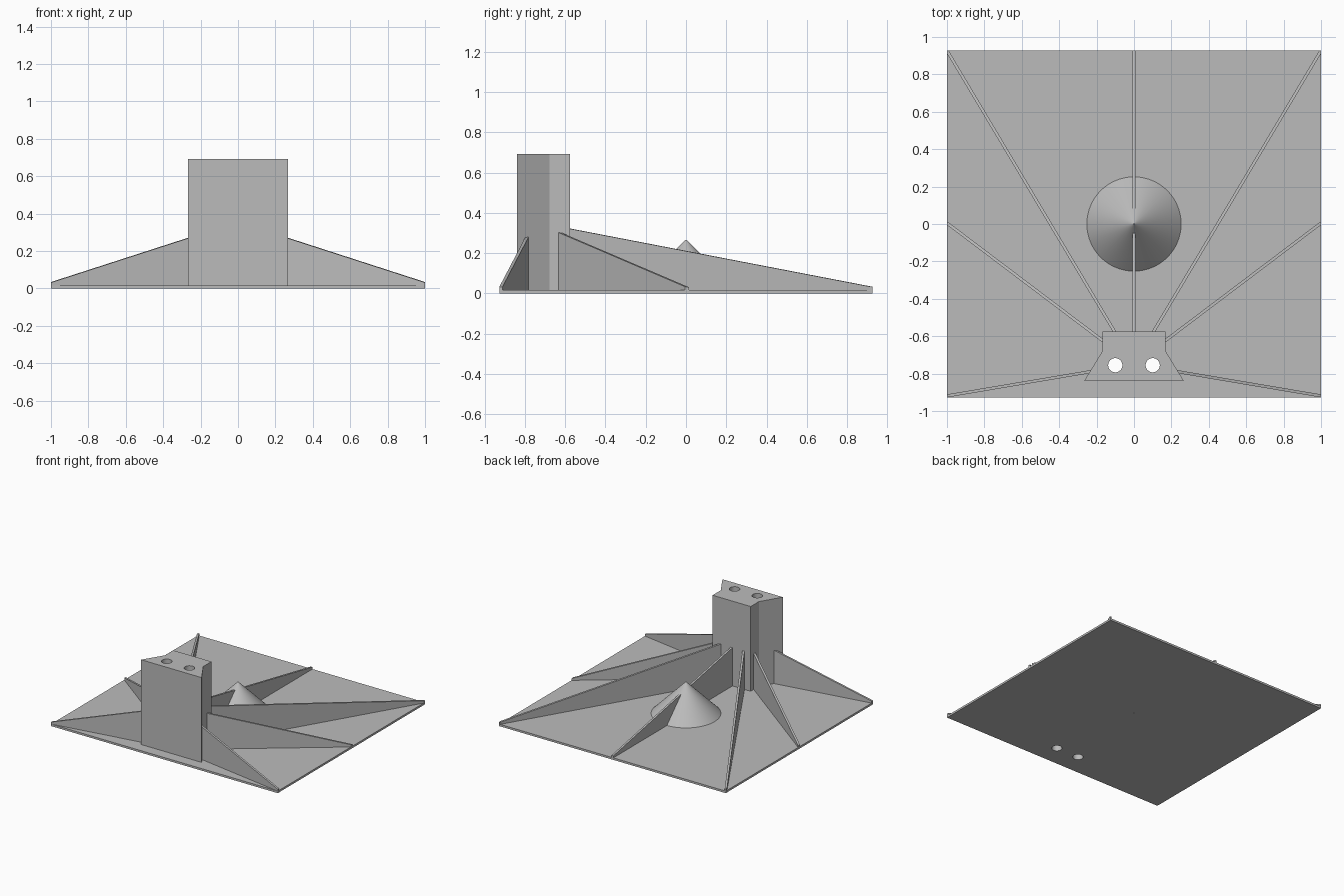
import bpy, bmesh, math
from mathutils import Vector

if "Cube" in bpy.data.objects:
    bpy.data.objects.remove(bpy.data.objects["Cube"])

W, D, T = 1.0, 0.927, 0.016        # half width, half depth, plate thickness
HUB = Vector((0, -0.75))           # point all ribs radiate from
HUB_Z, TIP_Z = 0.355, 0.032        # rib heights at hub and at plate edge
RIB = 0.016                        # rib thickness

grey = bpy.data.materials.new("plain grey")
grey.diffuse_color = (0.5, 0.5, 0.5, 1)
grey.use_nodes = True
grey.node_tree.nodes["Principled BSDF"].inputs["Base Color"].default_value = grey.diffuse_color


def finish(name, bm):
    bmesh.ops.recalc_face_normals(bm, faces=bm.faces)
    me = bpy.data.meshes.new(name)
    bm.to_mesh(me)
    bm.free()
    ob = bpy.data.objects.new(name, me)
    bpy.context.collection.objects.link(ob)
    me.materials.append(grey)
    return ob


def prism(name, points, z0, z1):
    bm = bmesh.new()
    face = bm.faces.new([bm.verts.new((x, y, z0)) for x, y in points])
    ext = bmesh.ops.extrude_face_region(bm, geom=[face])
    verts = [v for v in ext["geom"] if isinstance(v, bmesh.types.BMVert)]
    bmesh.ops.translate(bm, verts=verts, vec=(0, 0, z1 - z0))
    return finish(name, bm)


def activate(ob):
    bpy.ops.object.select_all(action='DESELECT')
    ob.select_set(True)
    bpy.context.view_layer.objects.active = ob


def drill(ob, x, y, r, segs=48):
    circle = [(x + r * math.cos(i * math.tau / segs), y + r * math.sin(i * math.tau / segs))
              for i in range(segs)]
    cutter = prism("drill_cutter", circle, -0.5, 1.5)
    cutter.hide_render = True
    mod = ob.modifiers.new("hole", 'BOOLEAN')
    mod.operation, mod.solver, mod.object = 'DIFFERENCE', 'EXACT', cutter
    activate(ob)
    bpy.ops.object.modifier_apply(modifier=mod.name)
    bpy.data.objects.remove(cutter)


def rib(name, tip, start):
    # sloping web from the post to the plate edge, trimmed to the plate outline
    tip = Vector(tip)
    run = tip - HUB
    side = Vector((-run.y, run.x)).normalized() * RIB / 2
    bm = bmesh.new()
    rings = []
    for s in (-1, 1):
        ring = []
        for t, top in ((start, 0), (1.03, 0), (1.03, 1), (start, 1)):
            p = HUB + run * t + side * s
            z = HUB_Z + (TIP_Z - HUB_Z) * min(t, 1.03) if top else T
            ring.append(bm.verts.new((p.x, p.y, z)))
        rings.append(ring)
        bm.faces.new(ring)
    for i in range(4):
        j = (i + 1) % 4
        bm.faces.new((rings[0][i], rings[0][j], rings[1][j], rings[1][i]))
    for no, lim in (((1, 0, 0), W), ((-1, 0, 0), W), ((0, 1, 0), D), ((0, -1, 0), D)):
        n = Vector(no)
        cut = bmesh.ops.bisect_plane(bm, geom=bm.verts[:] + bm.edges[:] + bm.faces[:],
                                     plane_co=n * lim, plane_no=n, clear_outer=True)
        edges = [e for e in cut["geom_cut"] if isinstance(e, bmesh.types.BMEdge) and e.is_boundary]
        if edges:
            bmesh.ops.holes_fill(bm, edges=edges)
    return finish(name, bm)


# base plate
plate = prism("base_plate", [(-W, -D), (W, -D), (W, D), (-W, D)], 0, T)

# upright post with flared front
half = [(0.267, -0.84), (0.168, -0.678), (0.168, -0.575)]
post = prism("post", half + [(-x, y) for x, y in reversed(half)], T, 0.692)

# locating cone
bm = bmesh.new()
bmesh.ops.create_cone(bm, cap_ends=True, segments=96, radius1=0.252, radius2=0.004, depth=0.25)
bmesh.ops.translate(bm, verts=bm.verts, vec=(0, 0, T + 0.125))
cone = finish("cone", bm)

# twin bores through post and plate, pin hole under the cone
for x in (-0.1, 0.1):
    drill(post, x, -0.755, 0.038)
    drill(plate, x, -0.755, 0.038)
drill(plate, 0, 0, 0.005, 16)

# radiating ribs
rib("back_rib", (0, D), 0.1)
for s, label in ((-1, "left"), (1, "right")):
    rib(label + "_back_corner_rib", (s * W, D), 0.1)
    rib(label + "_side_rib", (s * W, 0.005), 0.155)
    rib(label + "_front_corner_rib", (s * W, -D + 0.008), 0.21)

# smooth the round surfaces, keep edges sharp
for ob in (plate, post, cone):
    activate(ob)
    bpy.ops.object.shade_smooth_by_angle(angle=math.radians(30))
